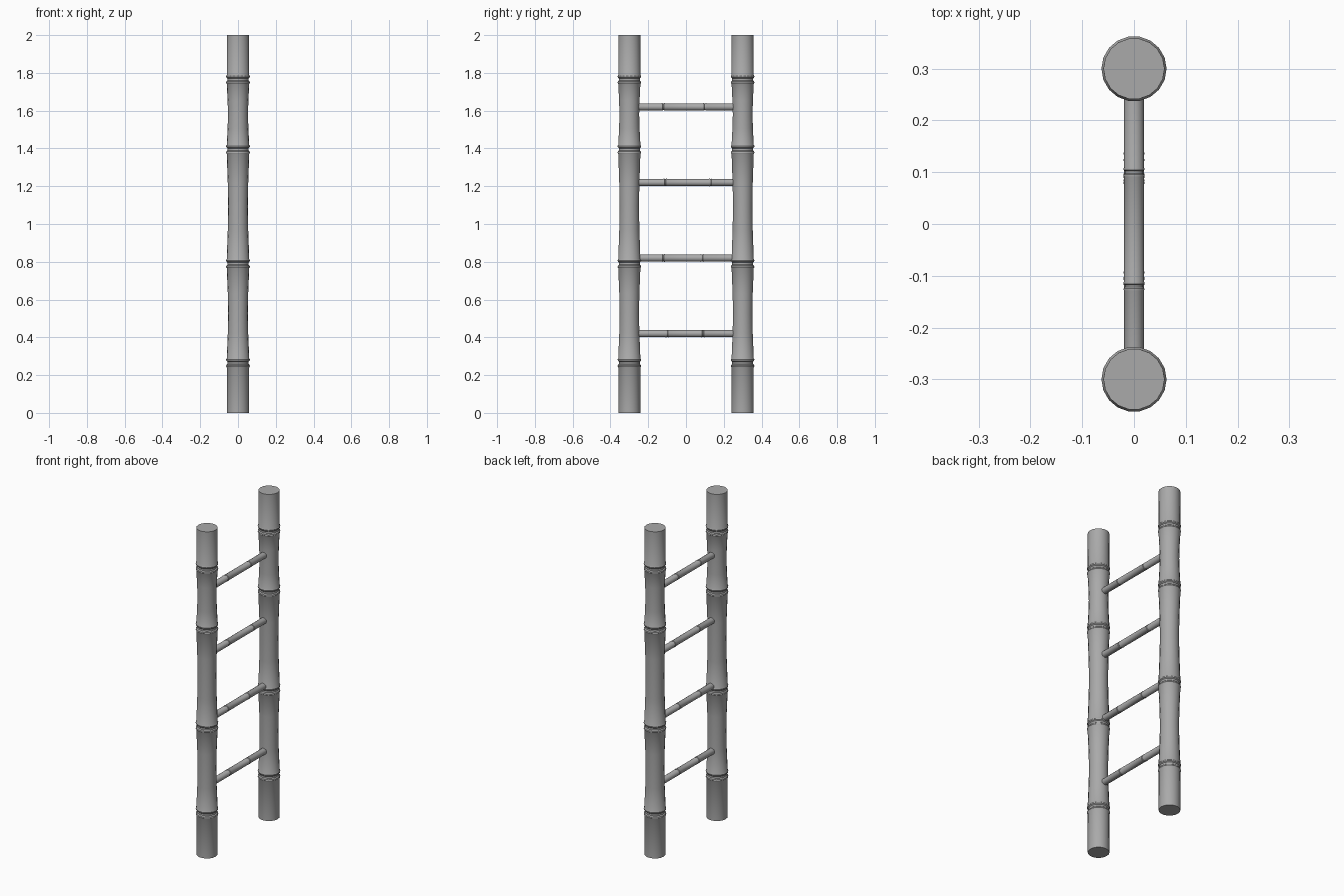
import bpy
import bmesh
import math

cube = bpy.data.objects.get("Cube")
if cube:
    bpy.data.objects.remove(cube)

grey = bpy.data.materials.new("plain_grey")
grey.use_nodes = True
colour = (0.4, 0.4, 0.4, 1)
grey.diffuse_color = colour
grey.node_tree.nodes["Principled BSDF"].inputs["Base Color"].default_value = colour


def lathe(name, profile, sides, location, rotation=(0, 0, 0)):
    """Capped cane turned about its own z axis from (radius, height) pairs."""
    bm = bmesh.new()
    rings = []
    for radius, height in profile:
        angles = [math.tau * i / sides for i in range(sides)]
        rings.append([bm.verts.new((radius * math.cos(a), radius * math.sin(a), height))
                      for a in angles])
    for low, high in zip(rings, rings[1:]):
        for i in range(sides):
            j = (i + 1) % sides
            bm.faces.new((low[i], low[j], high[j], high[i]))
    bm.faces.new(rings[0][::-1])
    bm.faces.new(rings[-1])
    mesh = bpy.data.meshes.new(name)
    bm.to_mesh(mesh)
    bm.free()
    mesh.materials.append(grey)
    obj = bpy.data.objects.new(name, mesh)
    bpy.context.collection.objects.link(obj)
    obj.location = location
    obj.rotation_euler = rotation
    bpy.ops.object.select_all(action="DESELECT")
    obj.select_set(True)
    bpy.context.view_layer.objects.active = obj
    bpy.ops.object.shade_smooth_by_angle(angle=math.radians(35))


def joint(height, lip, groove, half):
    """Two raised lips with a groove between them."""
    return [(lip * 0.945, height - half * 1.35), (lip, height - half),
            (lip * 0.98, height - half * 0.6), (groove, height - half * 0.3),
            (groove, height + half * 0.3), (lip * 0.98, height + half * 0.6),
            (lip, height + half), (lip * 0.945, height + half * 1.35)]


# Upright poles: straight ends, narrowed waists between the joints
joints = [0.265, 0.79, 1.395, 1.765]
pole = [(0.059, 0)]
for k, z in enumerate(joints):
    pole += joint(z, 0.063, 0.056, 0.018)
    if k < len(joints) - 1:
        gap = joints[k + 1] - z
        waist = 0.052 if gap > 0.4 else 0.053
        pole += [(waist + 0.002, z + gap * 0.3), (waist, z + gap * 0.5),
                 (waist + 0.002, z + gap * 0.7)]
pole.append((0.059, 2))
for name, y in (("front_pole", -0.3), ("back_pole", 0.3)):
    lathe(name, pole, 18, (0, y, 0))

# Rungs: thin canes with two joints each
rungs = [(0.42, -0.10, 0.09), (0.82, -0.12, 0.085),
         (1.22, -0.11, 0.13), (1.62, -0.12, 0.10)]
for number, (z, first, second) in enumerate(rungs, 1):
    cane = [(0.019, -0.29)]
    for y in (first, second):
        cane += joint(y, 0.0202, 0.0175, 0.007)
    cane.append((0.019, 0.29))
    lathe(f"rung_{number}", cane, 16, (0, 0, z), (-math.pi / 2, 0, 0))
